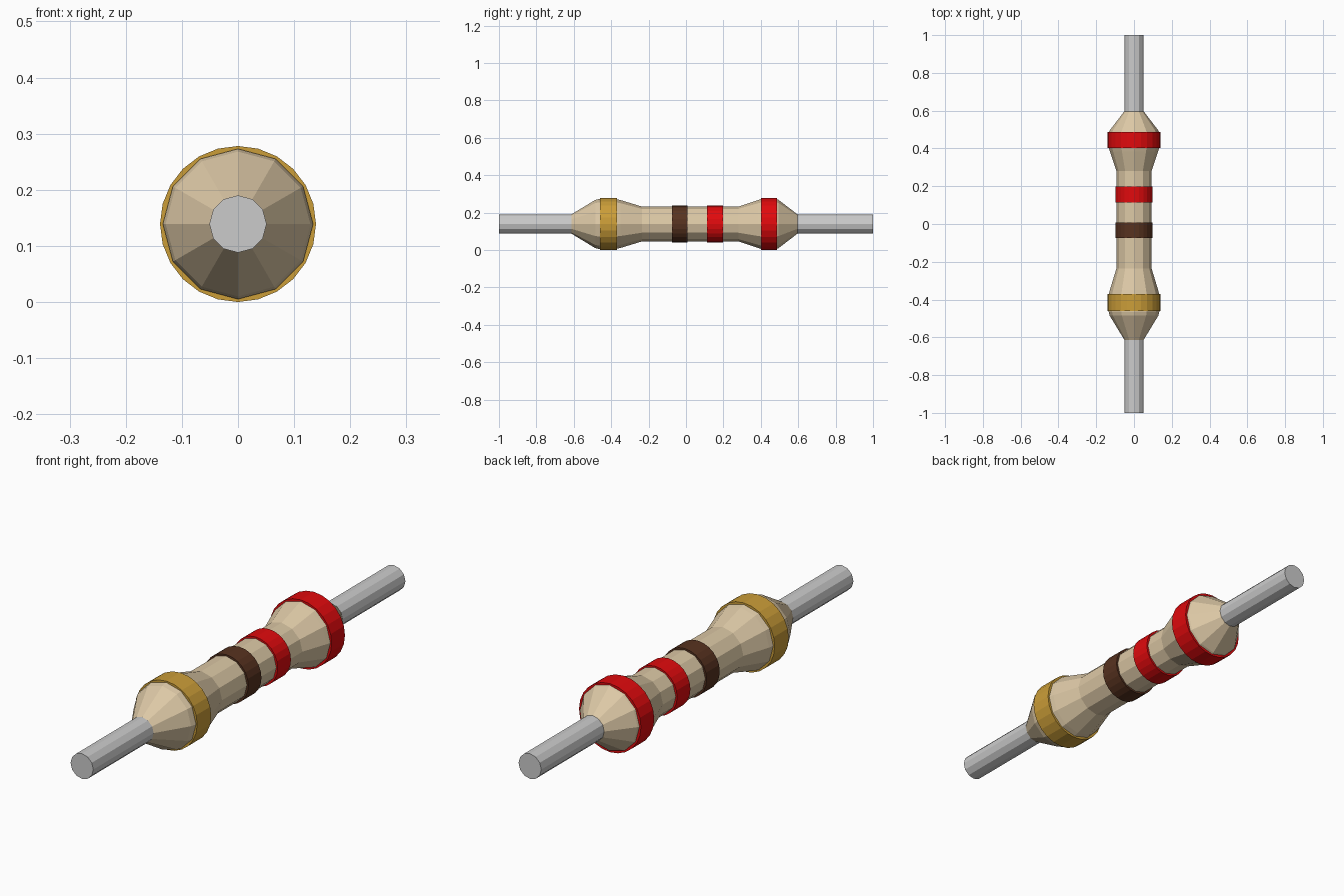
import bpy, bmesh
from math import sin, cos, tau

if "Cube" in bpy.data.objects:
    bpy.data.objects.remove(bpy.data.objects["Cube"])

AXIS_Z = 0.139


def material(name, rgb):
    m = bpy.data.materials.new(name)
    m.diffuse_color = (*rgb, 1)
    m.use_nodes = True
    m.node_tree.nodes["Principled BSDF"].inputs["Base Color"].default_value = m.diffuse_color
    return m


def lathe(name, profile, sides, mat=None):
    """Spin (y, radius) points around the long axis, with capped ends."""
    bm = bmesh.new()
    rings = [[bm.verts.new((r * sin(tau * i / sides), y, AXIS_Z + r * cos(tau * i / sides)))
              for i in range(sides)] for y, r in profile]
    for a, b in zip(rings, rings[1:]):
        for i in range(sides):
            j = (i + 1) % sides
            bm.faces.new((a[i], a[j], b[j], b[i]))
    bm.faces.new(rings[0])
    bm.faces.new(rings[-1])
    bmesh.ops.recalc_face_normals(bm, faces=bm.faces)
    mesh = bpy.data.meshes.new(name)
    bm.to_mesh(mesh)
    bm.free()
    obj = bpy.data.objects.new(name, mesh)
    bpy.context.collection.objects.link(obj)
    if mat:
        mesh.materials.append(mat)
    return obj


tan = material("tan", (0.72, 0.58, 0.38))
red = material("red", (0.75, 0.003, 0.004))
gold = material("gold", (0.60, 0.34, 0.04))
brown = material("brown", (0.095, 0.032, 0.014))

# Waisted ceramic body
lathe("body", [(-0.615, 0.05), (-0.485, 0.129), (-0.465, 0.134), (-0.375, 0.134),
               (-0.35, 0.128), (-0.235, 0.093), (0.28, 0.093), (0.385, 0.128),
               (0.405, 0.134), (0.483, 0.134), (0.495, 0.129), (0.598, 0.05)], 12, tan)

# Wire leads at both ends
for name, y0, y1 in (("front_lead", -1, -0.6), ("back_lead", 0.58, 1)):
    lathe(name, [(y0, 0.051), (y1, 0.051)], 12)

# Colour bands
for name, y0, y1, r, mat in (("gold_band", -0.46, -0.37, 0.139, gold),
                             ("brown_band", -0.075, 0.009, 0.099, brown),
                             ("inner_red_band", 0.113, 0.198, 0.099, red),
                             ("outer_red_band", 0.402, 0.487, 0.139, red)):
    lathe(name, [(y0, r), (y1, r)], 24, mat)
